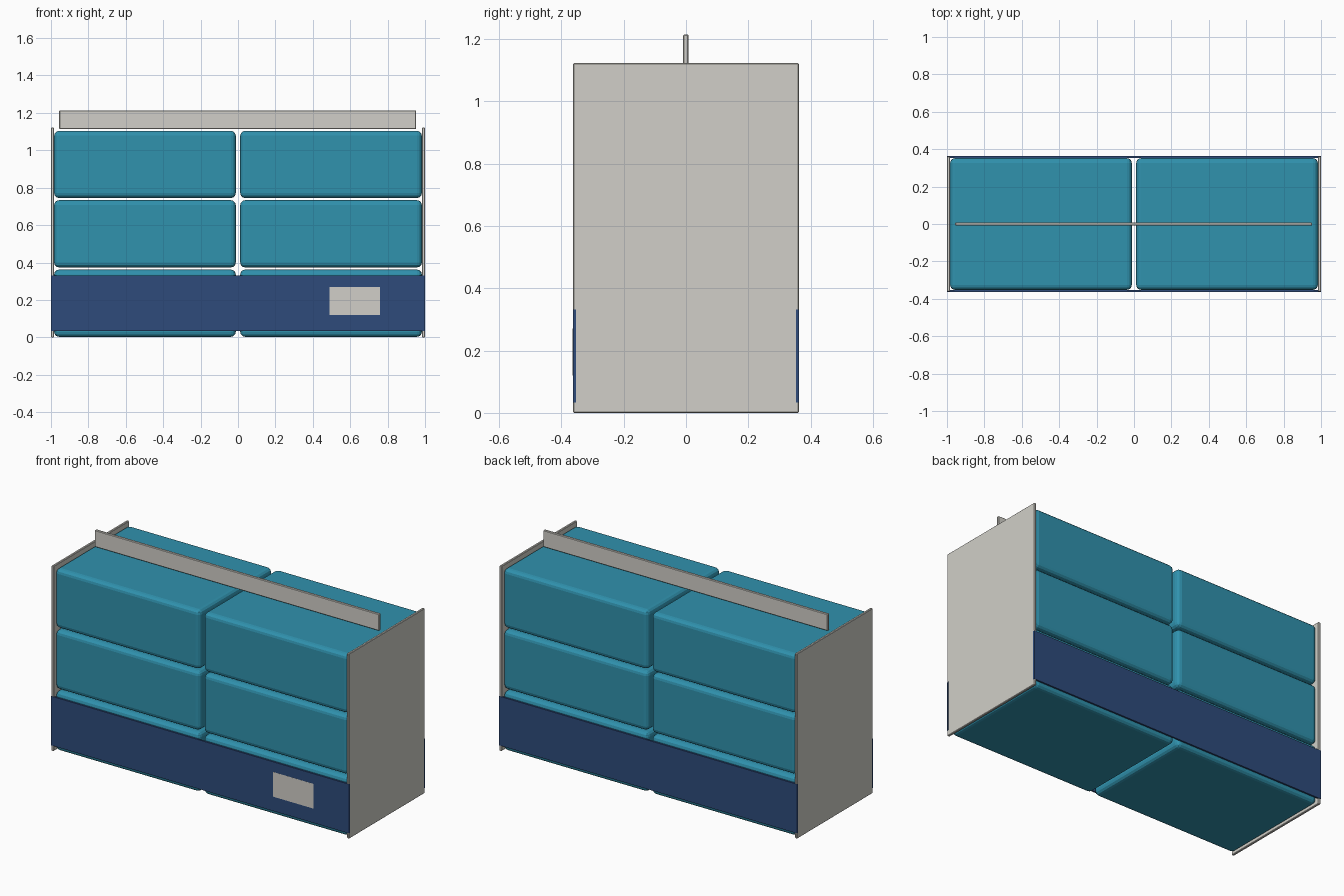
import bpy
import bmesh

if "Cube" in bpy.data.objects:
    bpy.data.objects.remove(bpy.data.objects["Cube"])


def material(name, srgb):
    m = bpy.data.materials.new(name)
    lin = [((c / 255 + 0.055) / 1.055) ** 2.4 for c in srgb]
    m.diffuse_color = (*lin, 1.0)
    m.use_nodes = True
    m.node_tree.nodes["Principled BSDF"].inputs["Base Color"].default_value = m.diffuse_color
    return m


teal = material("teal", (48, 146, 174))
navy = material("navy", (46, 75, 123))
card = material("warm grey", (209, 207, 200))


def block(name, x, y, z, mat, bevel=0.0, segments=3):
    """Box spanning the given (min, max) ranges, with optional rounded edges."""
    bm = bmesh.new()
    bmesh.ops.create_cube(bm, size=1.0)
    for v in bm.verts:
        for i, (lo, hi) in enumerate((x, y, z)):
            v.co[i] = lo if v.co[i] < 0 else hi
    if bevel:
        bmesh.ops.bevel(bm, geom=bm.edges[:], offset=bevel, segments=segments,
                        profile=0.5, affect='EDGES')
    mesh = bpy.data.meshes.new(name)
    bm.to_mesh(mesh)
    bm.free()
    mesh.materials.append(mat)
    ob = bpy.data.objects.new(name, mesh)
    bpy.context.collection.objects.link(ob)
    return ob


# Six stacked packs, two columns by three rows
for row in range(3):
    z0 = 0.003 + 0.371 * row
    for col, x in (("left", (-0.983, -0.012)), ("right", (0.012, 0.983))):
        block(f"{col}_pack_{row + 1}", x, (-0.352, 0.352), (z0, z0 + 0.359), teal, 0.026)

# Thin end panels
block("left_end_panel", (-0.999, -0.984), (-0.362, 0.362), (0.0, 1.122), card, 0.003, 1)
block("right_end_panel", (0.984, 0.999), (-0.362, 0.362), (0.0, 1.122), card, 0.003, 1)

# Wrap bands along the front and back
block("front_band", (-1.0, 1.0), (-0.363, -0.353), (0.033, 0.331), navy)
block("back_band", (-1.0, 1.0), (0.353, 0.363), (0.033, 0.331), navy)

# Small label plate on the front band
block("front_label", (0.49, 0.76), (-0.3635, -0.36), (0.12, 0.27), card)

# Carry strip along the top
block("top_handle", (-0.956, 0.952), (-0.009, 0.008), (1.113, 1.214), card, 0.003, 1)
